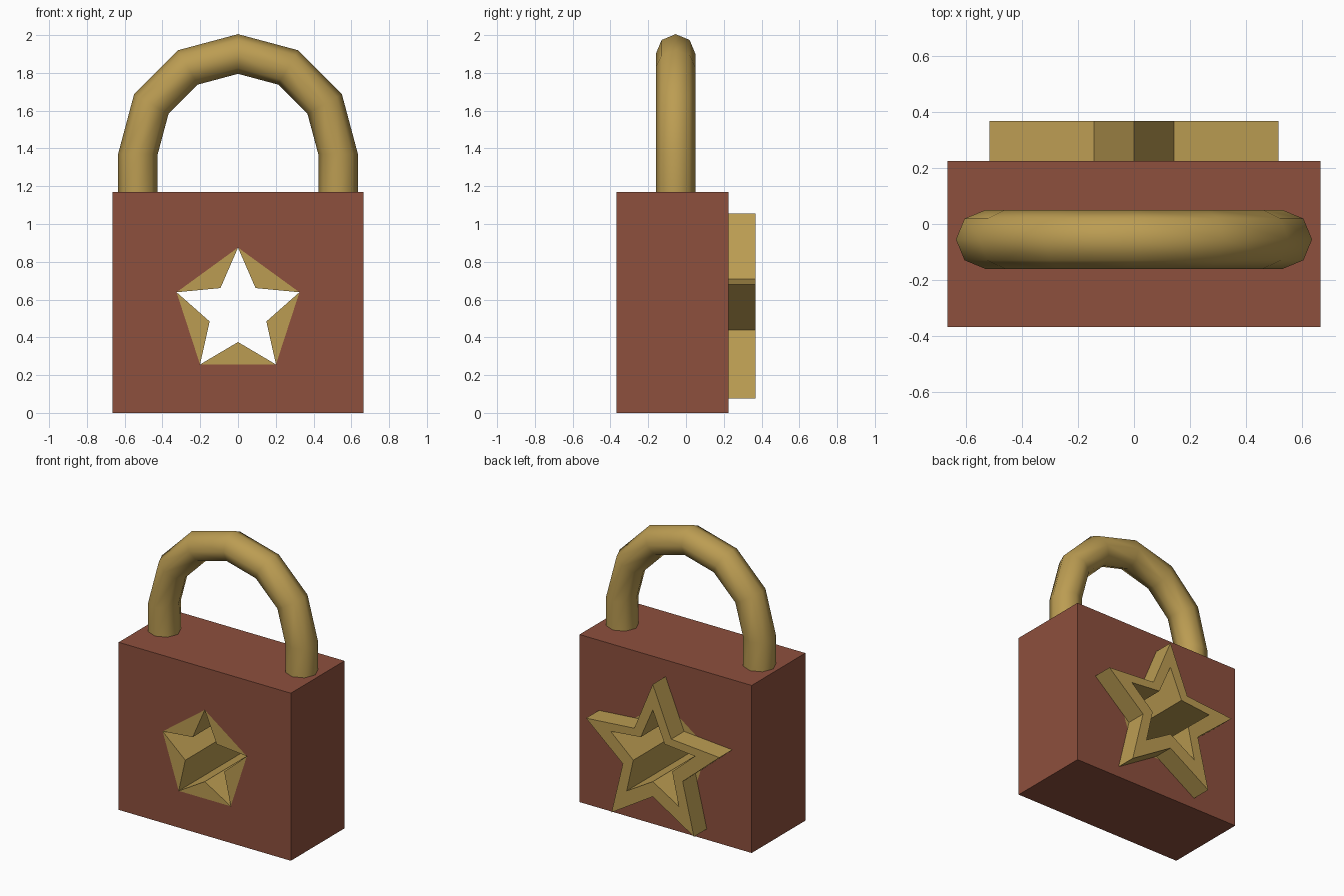
import bpy, bmesh, math
from mathutils import Vector

if "Cube" in bpy.data.objects:
    bpy.data.objects.remove(bpy.data.objects["Cube"])


def material(name, rgb):
    m = bpy.data.materials.new(name)
    m.diffuse_color = (*rgb, 1.0)
    m.use_nodes = True
    m.node_tree.nodes["Principled BSDF"].inputs["Base Color"].default_value = m.diffuse_color
    return m


RED = material("red brown", (0.27, 0.08, 0.047))
GOLD = material("brass gold", (0.50, 0.335, 0.085))


def add_object(name, bm, mats):
    bmesh.ops.recalc_face_normals(bm, faces=bm.faces[:])
    mesh = bpy.data.meshes.new(name)
    bm.to_mesh(mesh)
    bm.free()
    for m in mats:
        mesh.materials.append(m)
    obj = bpy.data.objects.new(name, mesh)
    bpy.context.collection.objects.link(obj)
    return obj


def star(zc, outer, inner):
    pts = []
    for i in range(10):
        r = inner if i % 2 else outer
        a = i * math.pi / 5
        pts.append((r * math.sin(a), zc + r * math.cos(a)))
    return pts


def pierced_plate(name, outline, hole, y0, y1, mats):
    """Extrude an outline with a hole along y; hole walls take the last material."""
    bm = bmesh.new()
    edges = []
    for loop in (outline, hole):
        vs = [bm.verts.new((x, y0, z)) for x, z in loop]
        edges += [bm.edges.new((vs[i - 1], vs[i])) for i in range(len(vs))]
    bmesh.ops.triangle_fill(bm, edges=edges, use_beauty=True, use_dissolve=False,
                            normal=(0, -1, 0))
    ret = bmesh.ops.extrude_face_region(bm, geom=bm.faces[:])
    moved = [g for g in ret["geom"] if isinstance(g, bmesh.types.BMVert)]
    bmesh.ops.translate(bm, verts=moved, vec=(0, y1 - y0, 0))
    hole_pts = [Vector(p) for p in hole]
    for f in bm.faces:
        on_hole = all(min((Vector((v.co.x, v.co.z)) - p).length for p in hole_pts) < 1e-4
                      for v in f.verts)
        f.material_index = len(mats) - 1 if on_hole else 0
    return add_object(name, bm, mats)


# Body with a star-shaped hole lined in gold
hole = star(0.533, 0.342, 0.158)
box = [(-0.665, 0), (0.665, 0), (0.665, 1.17), (-0.665, 1.17)]
pierced_plate("lock_body", box, hole, -0.367, 0.225, [RED, GOLD])

# Raised star frame on the back
pierced_plate("star_frame", star(0.513, 0.5415, 0.243), hole, 0.222, 0.367, [GOLD])

# Shackle: eight-sided tube along two legs and a six-segment arch
R, TUBE, SIDES, Y, Z = 0.53, 0.105, 8, -0.055, 1.37
path = [(R, 1.15, 0.0)]
for i in range(7):
    a = i * math.pi / 6
    path.append((R * math.cos(a), Z + R * math.sin(a), a))
path.append((-R, 1.15, math.pi))
bm = bmesh.new()
rings = []
for x, z, a in path:
    ring = []
    for k in range(SIDES):
        t = 2 * math.pi * k / SIDES
        d = TUBE * math.cos(t)
        ring.append(bm.verts.new((x + d * math.cos(a), Y + TUBE * math.sin(t),
                                  z + d * math.sin(a))))
    rings.append(ring)
for r0, r1 in zip(rings, rings[1:]):
    for k in range(SIDES):
        j = (k + 1) % SIDES
        bm.faces.new((r0[k], r0[j], r1[j], r1[k])).smooth = True
bm.faces.new(rings[0])
bm.faces.new(rings[-1])
add_object("shackle", bm, [GOLD])
